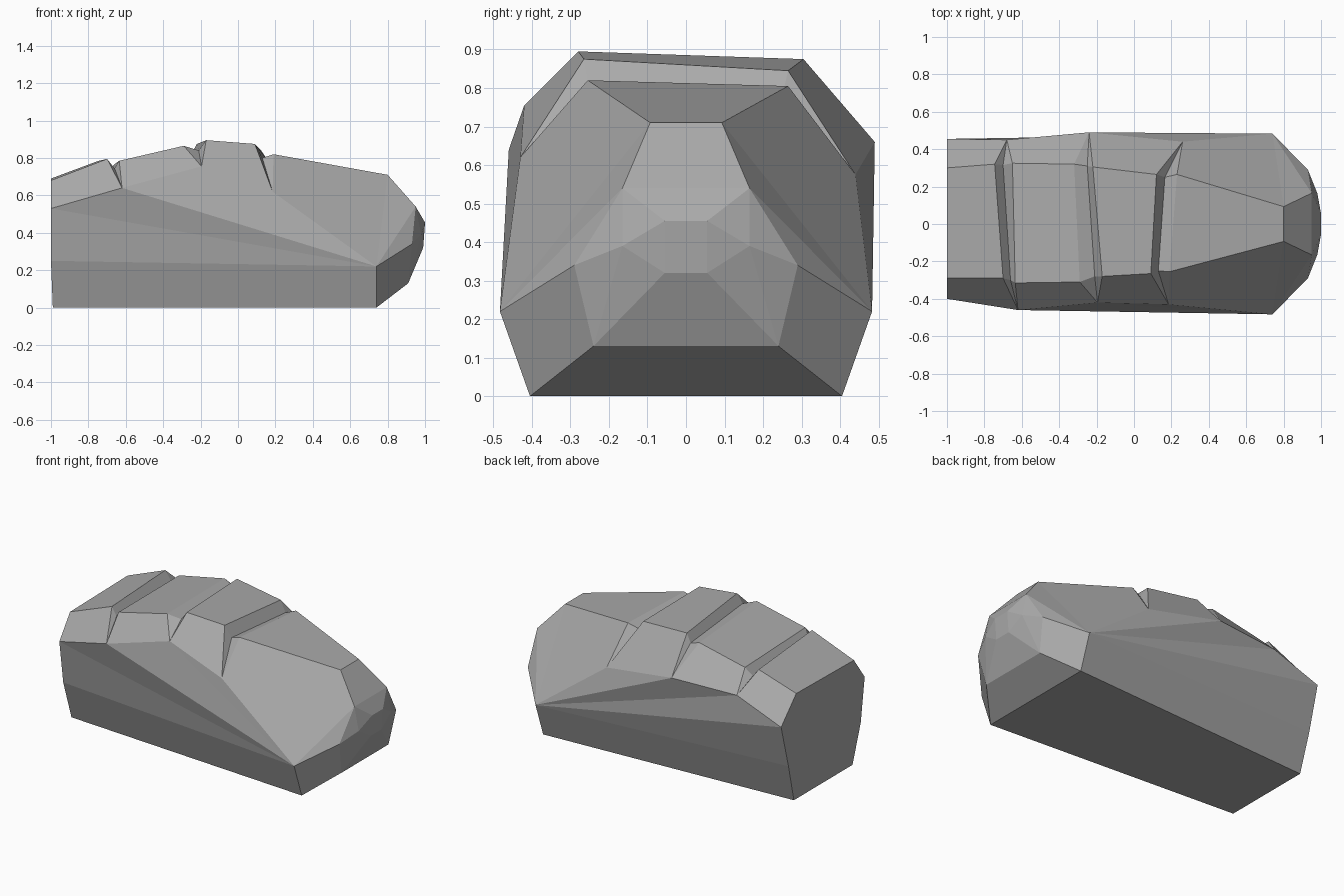
import bpy
import bmesh

default_cube = bpy.data.objects.get("Cube")
if default_cube:
    bpy.data.objects.remove(default_cube, do_unlink=True)

# One stone grey for the whole boulder
stone = bpy.data.materials.new("stone_grey")
stone.use_nodes = True
grey = (0.4, 0.4, 0.4, 1)
stone.diffuse_color = grey
stone.node_tree.nodes["Principled BSDF"].inputs["Base Color"].default_value = grey

bm = bmesh.new()


def face(*verts):
    bm.faces.new(verts)


def points(coords):
    return [bm.verts.new(c) for c in coords]


def make_flank(end, tips, cracks):
    """Skin one long side; cracks narrow from the crest down to their tips."""
    crest, shoulder, waist, foot = end
    nose_top, corner, nose_foot = tips[-3:]
    prev_crest, prev_tip = crest, shoulder
    for tip, (near, bed, far) in zip(tips, cracks):
        face(prev_crest, prev_tip, tip, near)
        face(near, tip, bed)
        face(bed, tip, far)
        face(prev_tip, corner, tip)
        prev_crest, prev_tip = far, tip
    face(prev_crest, prev_tip, corner, nose_top)
    face(shoulder, waist, corner)
    face(waist, foot, nose_foot, corner)


def make_nose(side):
    """Lay facets from the flank round to the middle of the blunt nose."""
    top, corner, foot, brow, cheek, inner, tip, chin, jaw = side
    face(top, corner, brow)
    face(brow, corner, cheek)
    face(brow, cheek, inner)
    face(corner, foot, jaw, cheek)
    face(cheek, jaw, inner)
    face(inner, jaw, chin)
    face(inner, chin, tip)
    face(brow, inner, tip)


# Blunt end, crack tips and crack lips for the front and back flanks
ends = [
    points([(-1, -.29, .68), (-1, -.4, .53), (-1, -.36, .25), (-.99, -.29, 0)]),
    points([(-1, .3, .69), (-1, .455, .53), (-1, .38, .25), (-.99, .31, 0)]),
]
crack_tips = [
    points([(-.62, -.46, .64), (-.195, -.42, .755), (.185, -.43, .62)]),
    points([(-.68, .45, .65), (-.24, .49, .66), (.26, .44, .575)]),
]
cracks = [
    [points([(-.7, -.29, .795), (-.66, -.3, .745), (-.635, -.315, .785)]),
     points([(-.29, -.31, .865), (-.21, -.28, .84), (-.17, -.28, .895)]),
     points([(.09, -.265, .875), (.13, -.25, .8), (.19, -.255, .82)])],
    [points([(-.745, .32, .785), (-.7, .315, .73), (-.65, .325, .775)]),
     points([(-.32, .32, .845), (-.25, .31, .82), (-.22, .305, .875)]),
     points([(.12, .265, .845), (.165, .25, .78), (.23, .265, .805)])],
]

# Symmetric nose, from crest end and lower corners to the tip
nose_shape = [(.8, .093, .71), (.74, .483, .22), (.74, .405, 0),
              (.95, .165, .54), (.93, .29, .34), (.98, .165, .39),
              (1, .055, .455), (.99, .055, .32), (.91, .24, .13)]
noses = [points([(x, s * y, z) for x, y, z in nose_shape]) for s in (-1, 1)]

for end, tips, lips, nose in zip(ends, crack_tips, cracks, noses):
    make_flank(end, tips + nose[:3], lips)
    make_nose(nose)

# Top: planks between matching crest points on the two flanks
crests = [[e[0]] + [v for lips in c for v in lips] + [n[0]]
          for e, c, n in zip(ends, cracks, noses)]
front, back = crests
for i in range(len(front) - 1):
    face(front[i], front[i + 1], back[i + 1], back[i])

# Middle strip of the nose: crest, brow, tip, chin, jaw, foot
strip = [0, 3, 6, 7, 8, 2]
for a, b in zip(strip, strip[1:]):
    face(noses[0][a], noses[0][b], noses[1][b], noses[1][a])

# Underside and flat end
face(ends[0][3], noses[0][2], noses[1][2], ends[1][3])
face(*ends[0], *reversed(ends[1]))

bmesh.ops.recalc_face_normals(bm, faces=bm.faces[:])
mesh = bpy.data.meshes.new("boulder")
bm.to_mesh(mesh)
bm.free()
mesh.materials.append(stone)
boulder = bpy.data.objects.new("boulder", mesh)
bpy.context.collection.objects.link(boulder)
